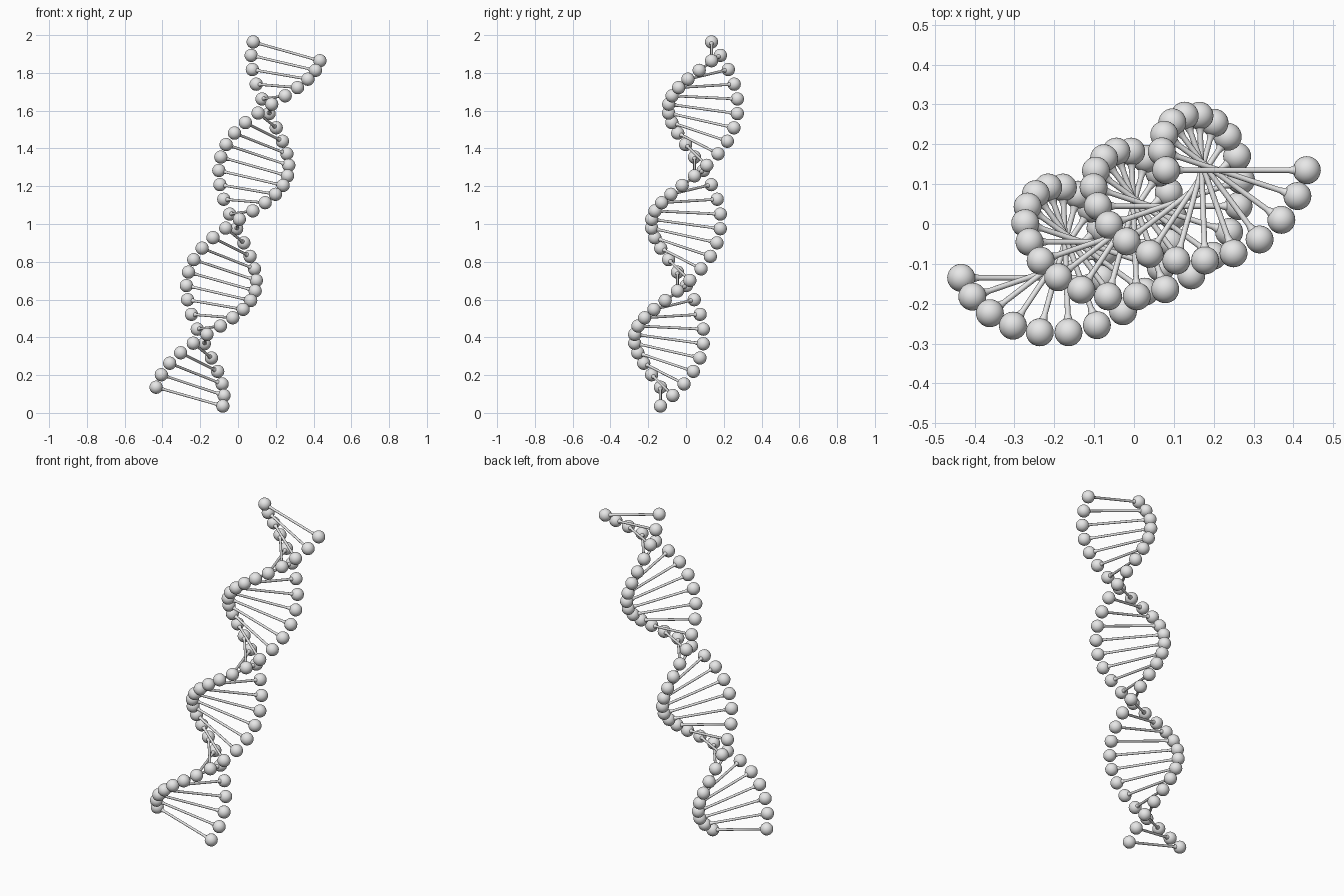
import bpy, bmesh, math
from mathutils import Matrix, Vector

cube = bpy.data.objects.get("Cube")
if cube:
    bpy.data.objects.remove(cube)

RUNGS = 31
STEP = math.radians(18)
LENGTH = 1.918
HALF_RUNG = 0.1835
BALL = 0.035

grey = bpy.data.materials.new("light grey")
grey.use_nodes = True
colour = (0.8, 0.8, 0.8, 1)
grey.diffuse_color = colour
grey.node_tree.nodes["Principled BSDF"].inputs["Base Color"].default_value = colour

# Leaning axis frame: rung direction at the ends, sideways, and up the helix
across = Vector((0.963, 0, -0.271)).normalized()
up = Vector((0.266, 0.141, 0.954)).normalized()
side = up.cross(across).normalized()
up = across.cross(side)
centre = Vector((0, 0, 1))


def finish(name, bm):
    mesh = bpy.data.meshes.new(name)
    bmesh.ops.recalc_face_normals(bm, faces=bm.faces)
    for f in bm.faces:
        f.smooth = True
    bm.to_mesh(mesh)
    bm.free()
    mesh.materials.append(grey)
    obj = bpy.data.objects.new(name, mesh)
    bpy.context.collection.objects.link(obj)


def add_rod(bm, mid, direction):
    # Slim lathed rod, flaring where it meets each ball
    half = [(0.155, 0.014), (0.147, 0.01), (0.136, 0.007)]
    profile = [(-d, r) for d, r in half] + [(d, r) for d, r in reversed(half)]
    turn = direction.to_track_quat('Z', 'Y')
    sides = 16
    rings = []
    for d, r in profile:
        angles = [2 * math.pi * k / sides for k in range(sides)]
        rings.append([bm.verts.new(mid + turn @ Vector((r * math.cos(a), r * math.sin(a), d)))
                      for a in angles])
    for low, high in zip(rings, rings[1:]):
        for k in range(sides):
            n = (k + 1) % sides
            bm.faces.new((low[k], low[n], high[n], high[k]))


strands = {"first_strand_balls": (bmesh.new(), 1), "second_strand_balls": (bmesh.new(), -1)}
rods = bmesh.new()

# Rungs climb the axis, each turned a little further than the last
for i in range(RUNGS):
    t = i / (RUNGS - 1) - 0.5
    mid = centre + up * LENGTH * t
    angle = STEP * (i - RUNGS + 1)
    direction = across * math.cos(angle) + side * math.sin(angle)
    add_rod(rods, mid, direction)
    for bm, sign in strands.values():
        place = Matrix.Translation(mid + direction * HALF_RUNG * sign)
        bmesh.ops.create_uvsphere(bm, u_segments=28, v_segments=16, radius=BALL, matrix=place)

finish("rungs", rods)
for name, (bm, sign) in strands.items():
    finish(name, bm)
